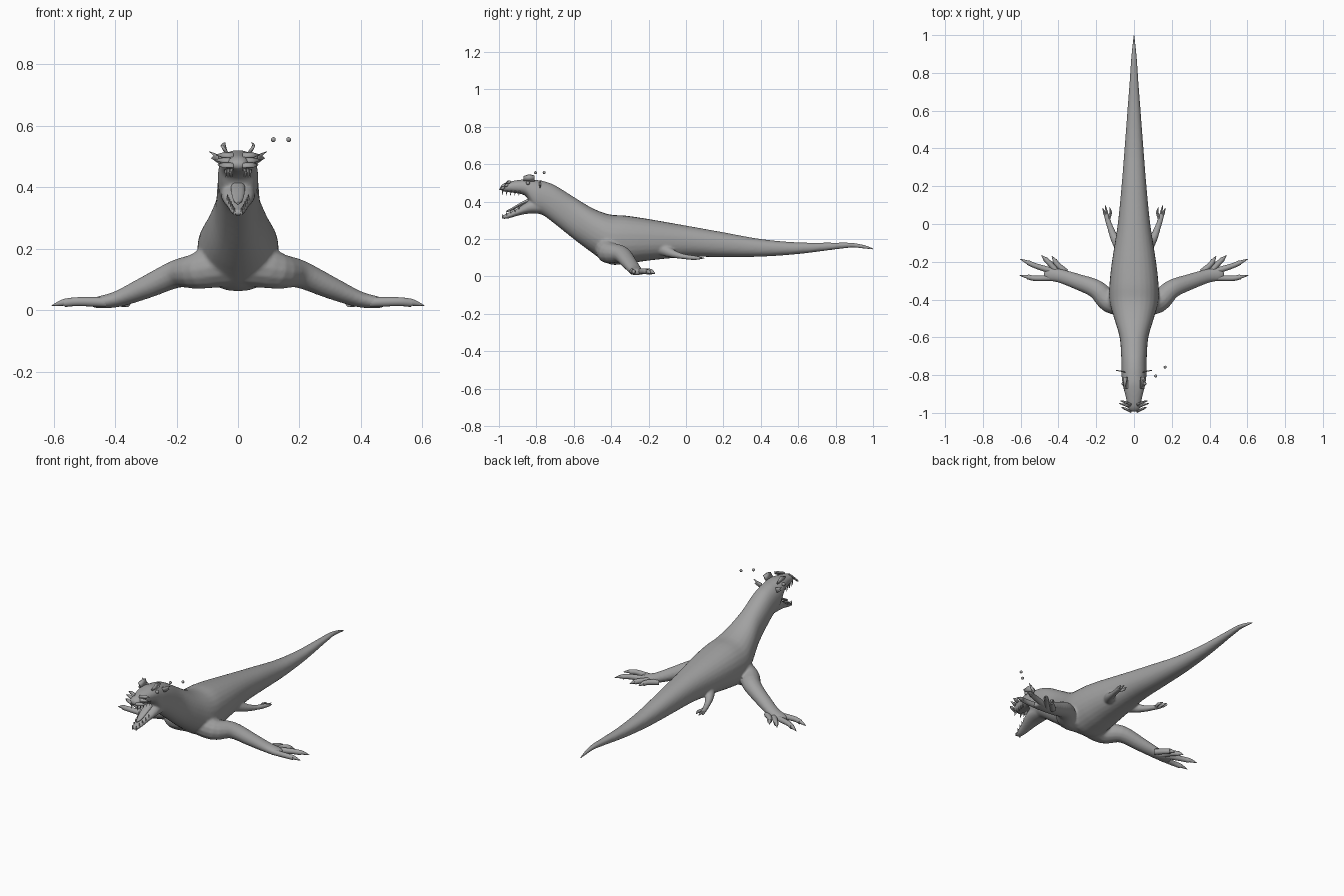
import bpy, bmesh
from math import cos, sin, pi
from mathutils import Vector

cube = bpy.data.objects.get("Cube")
if cube:
    bpy.data.objects.remove(cube, do_unlink=True)

grey = bpy.data.materials.new("stone grey")
grey.use_nodes = True
GREY = (0.36, 0.36, 0.36, 1)
grey.diffuse_color = GREY
grey.node_tree.nodes["Principled BSDF"].inputs["Base Color"].default_value = GREY


def smooth_rows(rows, steps=4):
    """Catmull-Rom interpolation through rows of numbers."""
    rows = [Vector(r) for r in rows]
    out = []
    for i in range(len(rows) - 1):
        a, b, c = rows[max(i - 1, 0)], rows[i], rows[i + 1]
        d = rows[min(i + 2, len(rows) - 1)]
        for k in range(steps):
            t = k / steps
            out.append(b + (c - a) * (t / 2) + (a * 2 - b * 5 + c * 4 - d) * (t * t / 2)
                       + (b * 3 - a - c * 3 + d) * (t ** 3 / 2))
    return out + [rows[-1]]


def skin(bm, rings):
    loops = [[bm.verts.new(p) for p in ring] for ring in rings]
    n = len(loops[0])
    for a, b in zip(loops, loops[1:]):
        for i in range(n):
            j = (i + 1) % n
            bm.faces.new((a[i], a[j], b[j], b[i]))
    bm.faces.new(loops[0][::-1])
    bm.faces.new(loops[-1])


def oval(n, power=0.9):
    for i in range(n):
        c, s = cos(2 * pi * i / n), sin(2 * pi * i / n)
        yield (abs(c) ** power * (1 if c >= 0 else -1),
               abs(s) ** power * (1 if s >= 0 else -1))


def profile_loft(bm, rows, n=28):
    """Upright rings from rows of y, top, bottom, half width."""
    rings = []
    for y, top, low, w in smooth_rows(rows):
        mid, h = (top + low) / 2, max((top - low) / 2, 0.001)
        rings.append([(c * max(w, 0.001), y, mid + s * h) for c, s in oval(n)])
    skin(bm, rings)


def limb(bm, rows, sx=1, n=14):
    """Tube from rows of x, y, z, half width, half height."""
    rows = smooth_rows(rows)
    pts = [Vector((r[0] * sx, r[1], r[2])) for r in rows]
    rings = []
    for i, p in enumerate(pts):
        t = (pts[min(i + 1, len(pts) - 1)] - pts[max(i - 1, 0)]).normalized()
        side = t.cross(Vector((0, 0, 1))).normalized()
        up = side.cross(t)
        w, h = max(rows[i][3], 0.001), max(rows[i][4], 0.001)
        rings.append([p + side * (c * w) + up * (s * h) for c, s in oval(n, 1)])
    skin(bm, rings)


def finish(name, bm):
    bmesh.ops.recalc_face_normals(bm, faces=bm.faces[:])
    mesh = bpy.data.meshes.new(name)
    bm.to_mesh(mesh)
    bm.free()
    mesh.materials.append(grey)
    ob = bpy.data.objects.new(name, mesh)
    bpy.context.collection.objects.link(ob)
    bpy.ops.object.select_all(action='DESELECT')
    ob.select_set(True)
    bpy.context.view_layer.objects.active = ob
    bpy.ops.object.shade_smooth_by_angle(angle=0.8)
    return ob


def limb_object(name, rows, sx=1, n=10):
    bm = bmesh.new()
    limb(bm, rows, sx, n)
    return finish(name, bm)


def plate(name, outline, sx, thick=0.004):
    bm = bmesh.new()
    bm.faces.new([bm.verts.new((x * sx, y, z)) for x, y, z in outline])
    ob = finish(name, bm)
    mod = ob.modifiers.new("thickness", 'SOLIDIFY')
    mod.thickness, mod.offset = thick, 0


# Torso, neck and skull, with limbs fused into one skin
body = bmesh.new()
profile_loft(body, [
    (0.9, .176, .156, .012), (.8, .181, .145, .02), (.6, .182, .12, .035),
    (.4, .2, .106, .05), (.2, .236, .104, .066), (0, .272, .104, .086),
    (-.2, .307, .085, .117), (-.32, .325, .068, .13), (-.41, .332, .066, .13),
    (-.5, .365, .125, .105), (-.6, .425, .2, .076), (-.7, .487, .28, .068),
    (-.76, .509, .325, .066), (-.8, .516, .342, .066), (-.83, .52, .385, .063),
    (-.86, .52, .432, .058), (-.92, .512, .447, .043), (-.97, .5, .453, .034),
    (-.993, .483, .463, .02)])
# Lower jaw
profile_loft(body, [
    (-.78, .42, .335, .055), (-.84, .405, .336, .054), (-.9, .365, .325, .038),
    (-.95, .34, .31, .026), (-.985, .325, .307, .014)])
for sx in (1, -1):
    # Foreleg with palm
    limb(body, [
        (.05, -.41, .155, .08, .085), (.13, -.41, .128, .06, .06),
        (.2, -.345, .118, .05, .046), (.3, -.305, .074, .042, .037),
        (.39, -.275, .037, .037, .027), (.45, -.265, .026, .036, .02),
        (.475, -.26, .022, .028, .014)], sx)
    # Hind leg stub
    limb(body, [
        (.06, -.13, .15, .04, .04), (.1, -.08, .125, .024, .024),
        (.125, -.02, .108, .017, .015), (.145, .04, .1, .014, .013),
        (.152, .065, .098, .01, .01)], sx)
skin_ob = finish("body", body)
mod = skin_ob.modifiers.new("fuse", 'REMESH')
mod.mode, mod.voxel_size, mod.use_smooth_shade = 'VOXEL', 0.0065, True
mod = skin_ob.modifiers.new("soften", 'SMOOTH')
mod.factor, mod.iterations = 0.5, 5

# Tail tip
tip = bmesh.new()
profile_loft(tip, [(.78, .18, .146, .021), (.88, .18, .156, .014),
                   (.95, .168, .15, .007), (1, .15, .145, .001)], 14)
finish("tail_tip", tip)

FINGERS = [((.36, -.255), (.405, -.215), (.435, -.17)),
           ((.4, -.26), (.45, -.205), (.49, -.165)),
           ((.43, -.25), (.52, -.222), (.604, -.185)),
           ((.43, -.285), (.52, -.288), (.606, -.272))]
TOES = [(.13, .09), (.152, .1), (.165, .085)]

for sx, tag in ((1, "left"), (-1, "right")):
    # Fingers with claws
    for i, (a, b, c) in enumerate(FINGERS):
        q = [b[k] + (c[k] - b[k]) * .5 for k in (0, 1)]
        limb_object(f"{tag}_finger_{i + 1}", [
            (*a, .026, .017, .017), (*b, .028, .014, .015),
            (*q, .024, .013, .014)], sx)
        limb_object(f"{tag}_claw_{i + 1}", [
            (*b, .027, .008, .01), (*q, .026, .01, .012), (*c, .015, .001, .001)], sx)
    # Toes
    for i, (x, y) in enumerate(TOES):
        limb_object(f"{tag}_toe_{i + 1}", [
            (.138, .02, .102, .009, .01), (x * .95, .06, .099, .007, .009),
            (x, y, .098, .001, .001)], sx, 8)
    # Ear fins behind the skull
    plate(f"{tag}_ear", [(.045, -.785, .5), (.095, -.775, .517), (.078, -.777, .502),
                         (.088, -.775, .495), (.06, -.78, .475), (.045, -.785, .47)], sx)
    # Brow horn
    plate(f"{tag}_brow", [(.035, -.87, .512), (.052, -.87, .535), (.046, -.84, .545),
                          (.052, -.81, .538), (.038, -.81, .51)], sx, .009)
    # Snout whisker fins
    for i, (x, y, z) in enumerate([(.072, -.935, .505), (.078, -.95, .488), (.066, -.97, .472)]):
        plate(f"{tag}_whisker_{i + 1}", [(.015, y - .028, z - .008), (.05, y - .012, z - .008),
                                         (x, y, z), (.045, y - .004, z + .008),
                                         (.015, y - .018, z + .006)], sx, .005)
    # Eye
    bm = bmesh.new()
    bmesh.ops.create_uvsphere(bm, u_segments=12, v_segments=8, radius=.01)
    bmesh.ops.translate(bm, verts=bm.verts, vec=(.056 * sx, -.845, .5))
    finish(f"{tag}_eye", bm)
    # Teeth along both jaws
    for i in range(5):
        t = i / 4
        y, x = -.89 - .09 * t, (.04 - .02 * t) * sx
        lx, lz = (.034 - .022 * t) * sx, .362 - .04 * t
        limb_object(f"{tag}_upper_tooth_{i + 1}", [
            (x, y, .46, .005, .005), (x, y - .004, .432, .001, .001)], 1, 6)
        limb_object(f"{tag}_lower_tooth_{i + 1}", [
            (lx, y, lz - .012, .005, .005), (lx, y - .004, lz + .014, .001, .001)], 1, 6)

# Tongue
tongue = bmesh.new()
profile_loft(tongue, [(-.83, .422, .395, .022), (-.88, .398, .378, .022),
                      (-.93, .368, .352, .016), (-.96, .352, .344, .004)], 12)
finish("tongue", tongue)

# Two loose beads beside the head
for i, place in enumerate([(.115, -.805, .555), (.165, -.758, .555)]):
    bm = bmesh.new()
    bmesh.ops.create_uvsphere(bm, u_segments=14, v_segments=10, radius=.008)
    bmesh.ops.translate(bm, verts=bm.verts, vec=place)
    finish(f"bead_{i + 1}", bm)
